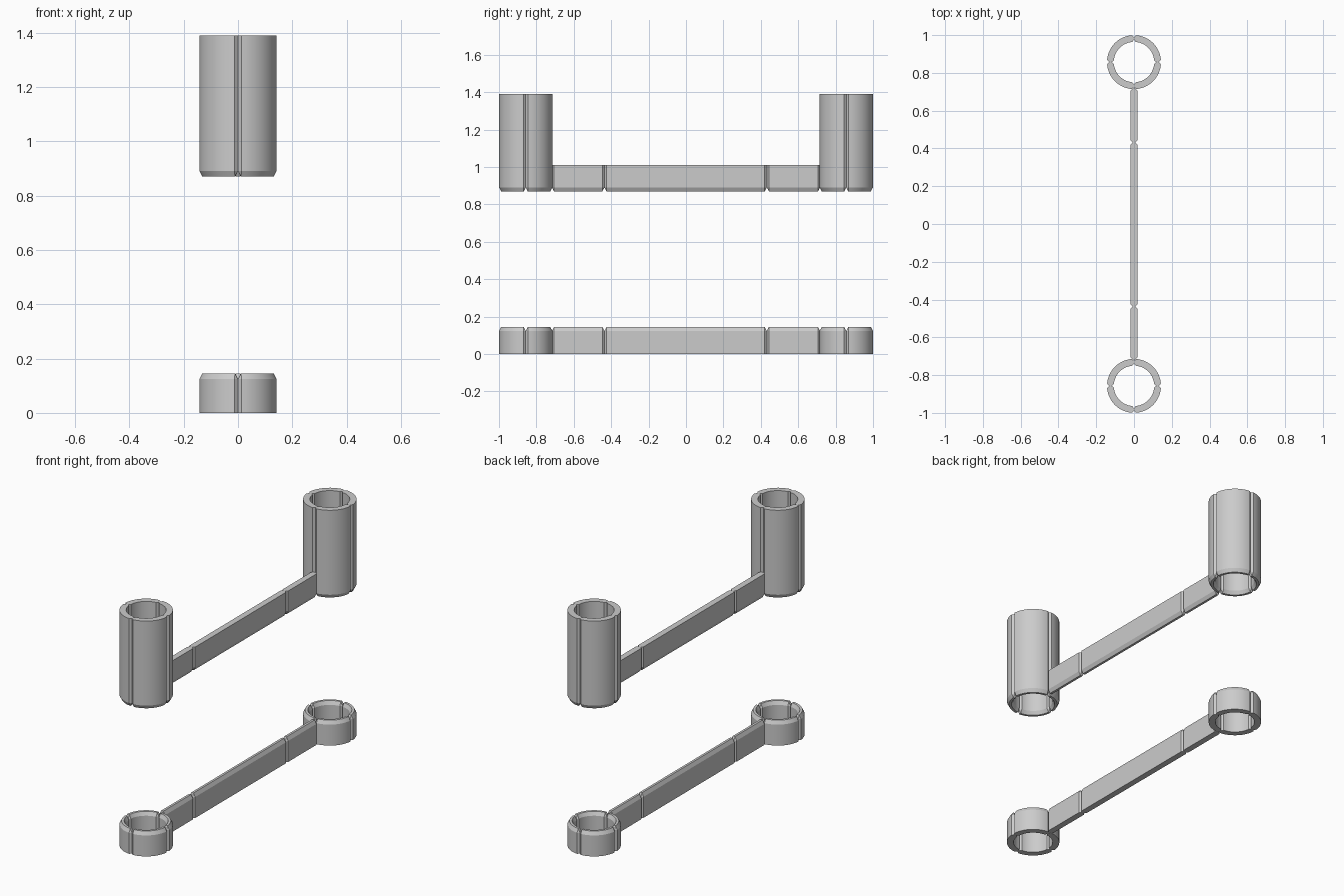
import bpy, bmesh, math

if "Cube" in bpy.data.objects:
    bpy.data.objects.remove(bpy.data.objects["Cube"])

H = 0.018        # half wall thickness
B = 0.011        # chamfer width
BV = 0.021       # chamfer height
R = 0.125        # tower mid-wall radius
CY = 0.857       # tower centre on y


def block(bm, length, place, z_flat, z_bevel, cuts):
    """Wall block with chamfered ends and one chamfered horizontal side.
    place(s, t) maps along/across coordinates to x, y."""
    sgn = 1 if z_bevel > z_flat else -1
    inner = [B + (length - 2 * B) * i / cuts for i in range(cuts + 1)]
    s_all = [0] + inner + [length]
    layers = []
    for z, inset in ((z_flat, 0), (z_bevel - sgn * BV, 0), (z_bevel, B)):
        rows = []
        for i, s in enumerate(s_all):
            end = i in (0, len(s_all) - 1)
            w = H - B if (end or inset) else H
            s2 = min(max(s, inset), length - inset)
            rows.append([bm.verts.new((*place(s2, t), z)) for t in (-w, w)])
        layers.append(rows)
    n = len(s_all)
    # flat caps
    for rows in (layers[0], layers[-1]):
        for i in range(n - 1):
            bm.faces.new((rows[i][0], rows[i + 1][0], rows[i + 1][1], rows[i][1]))
    # sides and ends
    for a, b in zip(layers, layers[1:]):
        la = [r[0] for r in a] + [r[1] for r in reversed(a)]
        lb = [r[0] for r in b] + [r[1] for r in reversed(b)]
        for i in range(len(la)):
            j = (i + 1) % len(la)
            bm.faces.new((la[i], la[j], lb[j], lb[i]))


def finish(bm, name):
    bmesh.ops.dissolve_degenerate(bm, dist=1e-5, edges=bm.edges[:])
    bmesh.ops.recalc_face_normals(bm, faces=bm.faces[:])
    me = bpy.data.meshes.new(name)
    bm.to_mesh(me)
    bm.free()
    ob = bpy.data.objects.new(name, me)
    bpy.context.collection.objects.link(ob)
    bpy.ops.object.select_all(action='DESELECT')
    ob.select_set(True)
    bpy.context.view_layer.objects.active = ob
    bpy.ops.object.shade_smooth_by_angle(angle=math.radians(20))


def tower(name, cy, z_flat, z_bevel):
    bm = bmesh.new()
    for q in range(4):
        def place(s, t, q=q):
            a = q * math.pi / 2 + s / R
            return (R + t) * math.cos(a), cy + (R + t) * math.sin(a)
        block(bm, R * math.pi / 2, place, z_flat, z_bevel, 14)
    finish(bm, name)


def wall(name, y0, y1, z_flat, z_bevel):
    bm = bmesh.new()
    block(bm, y1 - y0, lambda s, t: (t, y0 + s), z_flat, z_bevel, 1)
    finish(bm, name)


# (level, flat z of wall, flat z of towers, chamfered z)
for level, zw, zt, zb in (("lower", 0.0, 0.0, 0.145), ("upper", 1.01, 1.39, 0.87)):
    for side, cy in (("front", -CY), ("back", CY)):
        tower(f"{level}_{side}_tower", cy, zt, zb)
    wall(f"{level}_front_wall", -0.717, -0.436, zw, zb)
    wall(f"{level}_middle_wall", -0.436, 0.432, zw, zb)
    wall(f"{level}_back_wall", 0.432, 0.717, zw, zb)
